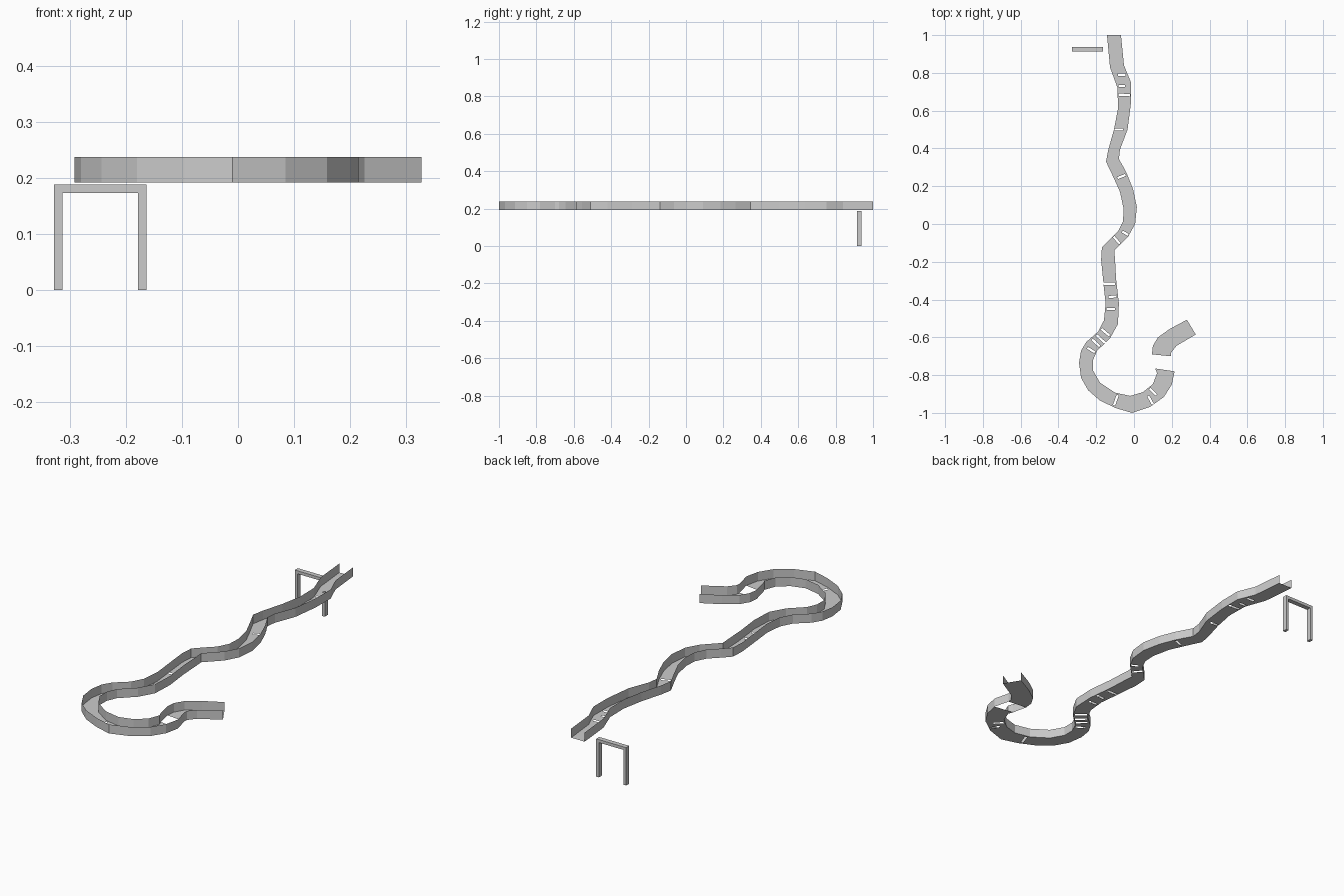
import bpy, bmesh
from mathutils import Vector

if "Cube" in bpy.data.objects:
    bpy.data.objects.remove(bpy.data.objects["Cube"])

FLOOR_Z, TOP_Z = 0.192, 0.237

# plan outline of the channel: outer and inner wall lines, start to exit
outer = [(-.143, 1), (-.127, .83), (-.087, .72), (-.085, .61), (-.106, .50), (-.137, .39),
         (-.148, .33), (-.11, .25), (-.074, .17), (-.055, .08), (-.058, .015), (-.085, -.04),
         (-.132, -.085), (-.17, -.125), (-.174, -.19), (-.164, -.29), (-.15, -.42),
         (-.159, -.51), (-.19, -.57), (-.253, -.625), (-.28, -.67), (-.291, -.735),
         (-.28, -.815), (-.243, -.88), (-.18, -.935), (-.095, -.975), (-.01, -1),
         (.085, -.968), (.159, -.915), (.2, -.85), (.215, -.78),
         (.195, -.70), (.197, -.68), (.225, -.645), (.327, -.585)]
inner = [(-.069, 1), (-.053, .84), (-.016, .75), (-.017, .635), (-.034, .5), (-.074, .395),
         (-.08, .345), (-.037, .265), (-.005, .185), (.015, .09), (.006, 0), (-.03, -.065),
         (-.104, -.14), (-.1, -.195), (-.095, -.29), (-.08, -.42), (-.085, -.53),
         (-.127, -.605), (-.195, -.67), (-.217, -.72), (-.217, -.775), (-.18, -.84),
         (-.1, -.893), (-.02, -.91), (.048, -.89), (.1, -.847), (.122, -.79), (.112, -.765),
         (.095, -.69), (.1, -.645), (.127, -.6), (.19, -.555), (.28, -.507)]
GAP_OUT, GAP_IN = 31, 28   # first points after the open hole in the floor

# slits through the floor: end points x1, y1, x2, y2
slits = [(-.084, .79, -.045, .79), (-.083, .73, -.048, .73), (-.082, .685, -.021, .682),
         (-.104, .5, -.058, .5), (-.112, .272, -.054, .298), (-.087, .243, -.045, .26),
         (-.062, -.04, -.03, -.058), (-.108, -.066, -.075, -.105),
         (-.161, -.317, -.1, -.317), (-.135, -.387, -.092, -.383), (-.146, -.45, -.1, -.45),
         (-.173, -.555, -.129, -.592), (-.2, -.587, -.153, -.63), (-.222, -.61, -.182, -.648),
         (-.247, -.655, -.207, -.68), (-.086, -.905, -.106, -.96),
         (.075, -.91, .1, -.955), (.083, -.87, .118, -.905)]


def slit_outline(x1, y1, x2, y2, half=0.006):
    a, b = Vector((x1, y1)), Vector((x2, y2))
    d = (b - a).normalized() * half
    n = Vector((-d.y, d.x))
    return [a + n, a - n, b - n, b + n]


def flat_panel(name, outlines, z):
    """Fill the first outline, with the other outlines as holes."""
    cu = bpy.data.curves.new(name, 'CURVE')
    cu.dimensions, cu.fill_mode = '2D', 'BOTH'
    for pts in outlines:
        s = cu.splines.new('POLY')
        s.points.add(len(pts) - 1)
        for p, c in zip(s.points, pts):
            p.co = (c[0], c[1], 0, 1)
        s.use_cyclic_u = True
    tmp = bpy.data.objects.new(name + "_outline", cu)
    bpy.context.collection.objects.link(tmp)
    dg = bpy.context.evaluated_depsgraph_get()
    me = bpy.data.meshes.new_from_object(tmp.evaluated_get(dg))
    bpy.data.objects.remove(tmp)
    ob = bpy.data.objects.new(name, me)
    ob.location.z = z
    bpy.context.collection.objects.link(ob)


def wall(name, line):
    """Thin upright wall standing on a plan line."""
    me = bpy.data.meshes.new(name)
    n = len(line)
    verts = [(x, y, z) for z in (FLOOR_Z, TOP_Z) for x, y in line]
    me.from_pydata(verts, [], [(i, i + 1, n + i + 1, n + i) for i in range(n - 1)])
    bpy.context.collection.objects.link(bpy.data.objects.new(name, me))


# channel
wall("outer_wall", outer)
wall("inner_wall", inner)
flat_panel("channel_floor",
           [outer[:GAP_OUT] + inner[:GAP_IN][::-1]] + [slit_outline(*s) for s in slits], FLOOR_Z)
flat_panel("exit_floor", [outer[GAP_OUT:] + inner[GAP_IN:][::-1]], FLOOR_Z)

# support frame: one arch profile given depth
X0, X1, H, T = -0.328, -0.163, 0.188, 0.015
arch = [(X0, 0), (X0 + T, 0), (X0 + T, H - T), (X1 - T, H - T), (X1 - T, 0),
        (X1, 0), (X1, H), (X0, H)]
bm = bmesh.new()
face = bm.faces.new([bm.verts.new((x, 0.914, z)) for x, z in arch])
ext = bmesh.ops.extrude_face_region(bm, geom=[face], use_keep_orig=True)
bmesh.ops.translate(bm, vec=(0, 0.024, 0),
                    verts=[g for g in ext["geom"] if isinstance(g, bmesh.types.BMVert)])
bmesh.ops.recalc_face_normals(bm, faces=bm.faces)
me = bpy.data.meshes.new("support_frame")
bm.to_mesh(me)
bm.free()
bpy.context.collection.objects.link(bpy.data.objects.new("support_frame", me))
